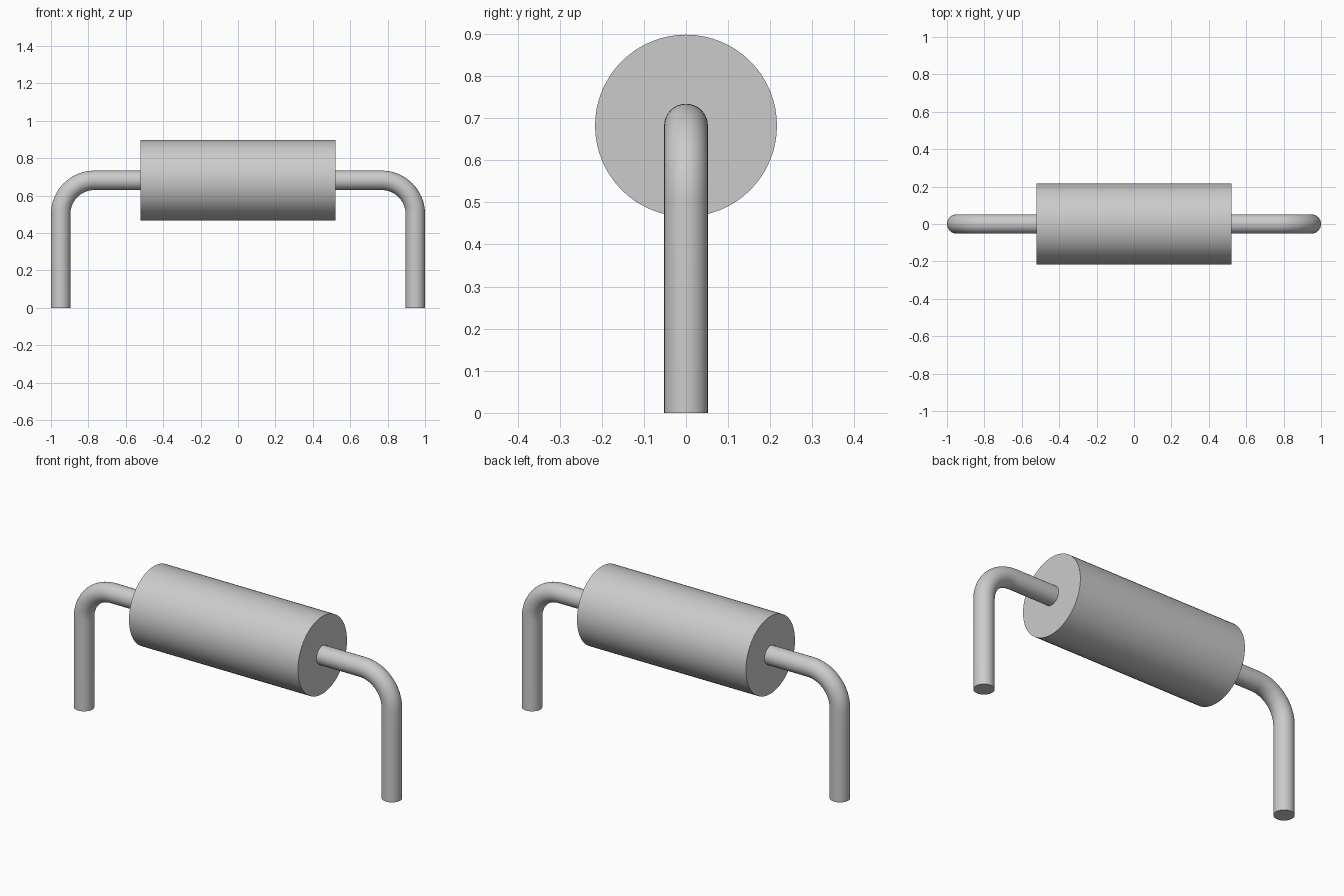
import bpy, bmesh
from math import sin, cos, pi, radians
from mathutils import Vector

if "Cube" in bpy.data.objects:
    bpy.data.objects.remove(bpy.data.objects["Cube"], do_unlink=True)

BODY_R, BODY_HALF = 0.216, 0.52
WIRE_R, BEND_R = 0.052, 0.18
AXIS_Z = 0.682
LEG_X = 1 - WIRE_R

grey = bpy.data.materials.new("plain_grey")
grey.use_nodes = True
colour = (0.6, 0.6, 0.6, 1)
grey.diffuse_color = colour
grey.node_tree.nodes["Principled BSDF"].inputs["Base Color"].default_value = colour


def sweep(name, stations, radius, sides):
    """Capped round tube through (centre, outward direction) stations in the xz plane."""
    bm = bmesh.new()
    rings = []
    for centre, out in stations:
        rings.append([bm.verts.new(centre + radius * (cos(a) * out + sin(a) * Vector((0, 1, 0))))
                      for a in (2 * pi * i / sides for i in range(sides))])
    for r, s in zip(rings, rings[1:]):
        for i in range(sides):
            j = (i + 1) % sides
            bm.faces.new((r[i], r[j], s[j], s[i]))
    bm.faces.new(rings[0])
    bm.faces.new(rings[-1])
    bmesh.ops.recalc_face_normals(bm, faces=bm.faces)
    mesh = bpy.data.meshes.new(name)
    bm.to_mesh(mesh)
    bm.free()
    mesh.materials.append(grey)
    obj = bpy.data.objects.new(name, mesh)
    bpy.context.collection.objects.link(obj)
    bpy.ops.object.select_all(action="DESELECT")
    obj.select_set(True)
    bpy.context.view_layer.objects.active = obj
    bpy.ops.object.shade_smooth_by_angle(angle=radians(35))
    return obj


# Cylindrical body lying along x
up = Vector((0, 0, 1))
sweep("body", [(Vector((x, 0, AXIS_Z)), up) for x in (-BODY_HALF, BODY_HALF)], BODY_R, 64)

# Bent wire leads: foot, quarter bend, then straight into the body
for name, side in (("left_lead", 1), ("right_lead", -1)):
    stations = [(Vector((side * LEG_X, 0, 0)), Vector((side, 0, 0)))]
    pivot = Vector((side * (LEG_X - BEND_R), 0, AXIS_Z - BEND_R))
    for i in range(17):
        a = pi / 2 * i / 16
        out = Vector((side * cos(a), 0, sin(a)))
        stations.append((pivot + BEND_R * out, out))
    stations.append((Vector((side * BODY_HALF, 0, AXIS_Z)), up))
    sweep(name, stations, WIRE_R, 32)
